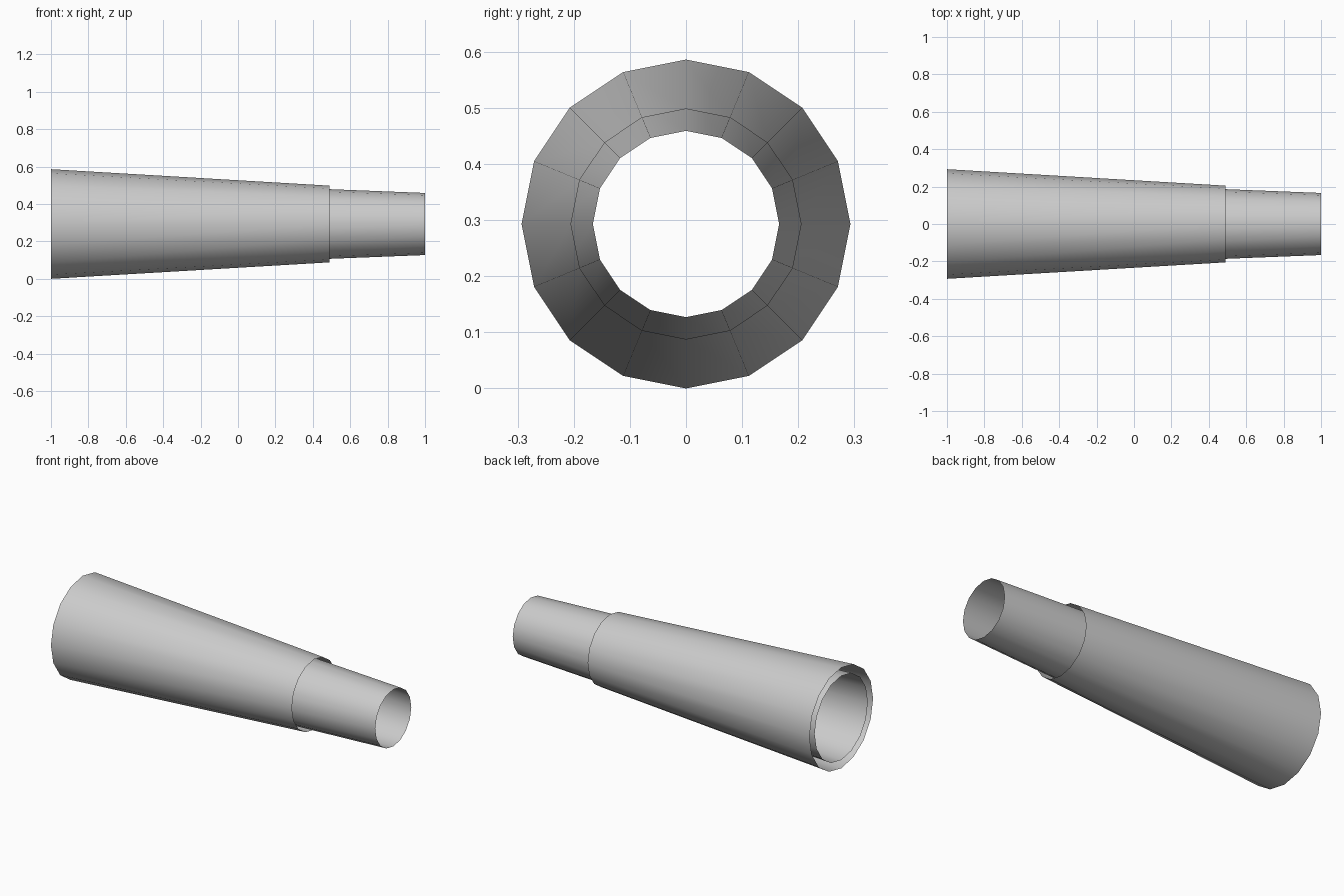
import bpy
import math

if "Cube" in bpy.data.objects:
    bpy.data.objects.remove(bpy.data.objects["Cube"])

SIDES = 16
AXIS_Z = 0.293


def tapered_sleeve(name, x0, r0, x1, r1):
    """Open-ended, single-walled tapered tube lying along x."""
    bpy.ops.mesh.primitive_cone_add(
        vertices=SIDES, radius1=r0, radius2=r1, depth=x1 - x0,
        end_fill_type='NOTHING',
        location=((x0 + x1) / 2, 0, AXIS_Z),
        rotation=(0, math.pi / 2, 0))
    obj = bpy.context.object
    obj.name = name
    bpy.ops.object.transform_apply(location=True, rotation=True, scale=True)
    bpy.ops.object.shade_smooth_by_angle(angle=math.radians(30))
    return obj


# Wide outer sleeve, ending part-way along the length
tapered_sleeve("outer_sleeve", -1.0, 0.293, 0.49, 0.205)

# Slimmer inner tube running the full length and sticking out at the narrow end
tapered_sleeve("inner_tube", -1.0, 0.245, 1.0, 0.166)
